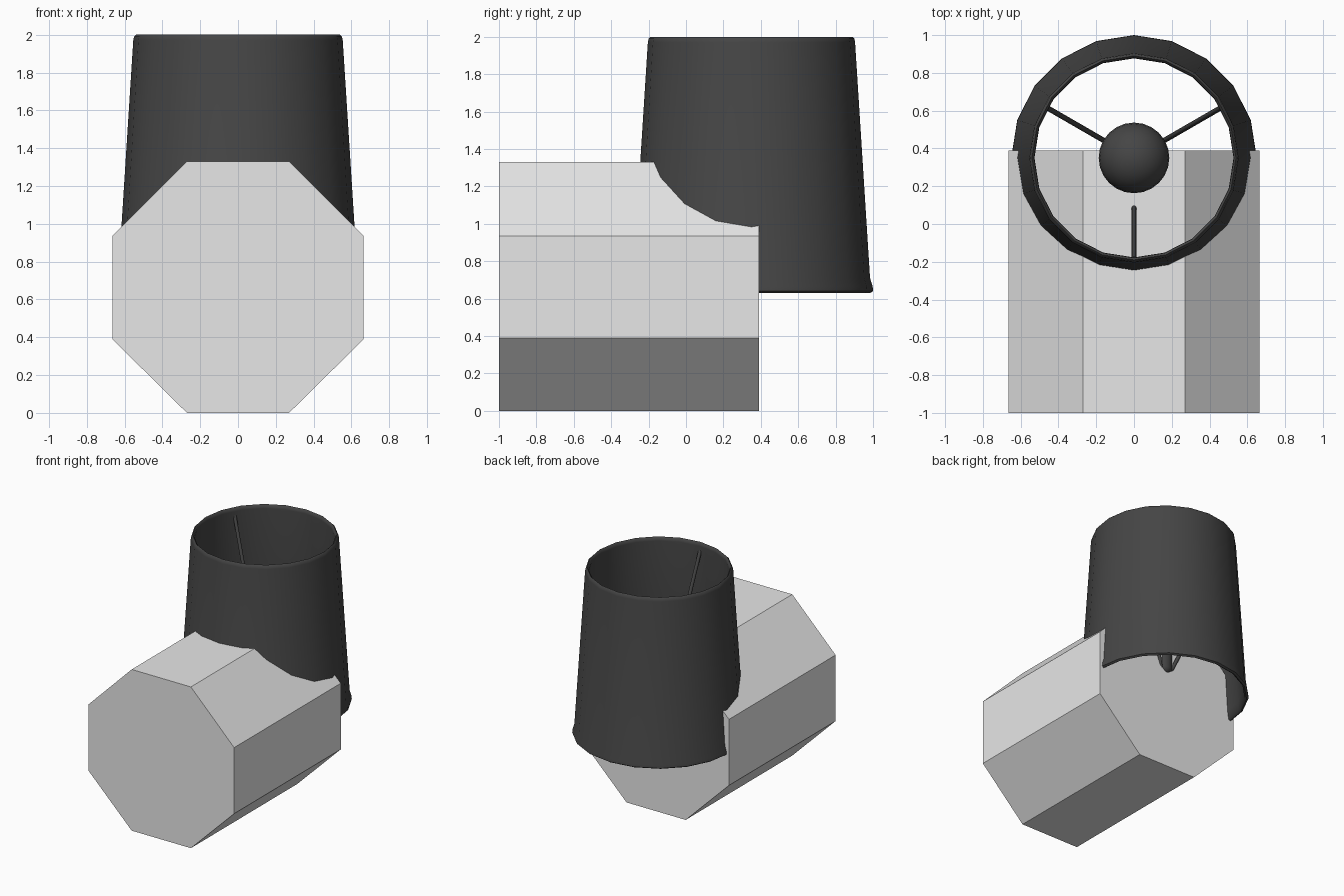
import bpy, bmesh, math
from mathutils import Vector

cube = bpy.data.objects.get("Cube")
if cube:
    bpy.data.objects.remove(cube)


def material(name, value):
    m = bpy.data.materials.new(name)
    m.use_nodes = True
    colour = (value, value, value, 1)
    m.diffuse_color = colour
    m.node_tree.nodes["Principled BSDF"].inputs["Base Color"].default_value = colour
    return m


LIGHT = material("light grey", 0.8)
DARK = material("charcoal", 0.06)
AXIS_Y = 0.35


def add_object(name, bm, mat, smooth=None):
    bmesh.ops.recalc_face_normals(bm, faces=bm.faces)
    mesh = bpy.data.meshes.new(name)
    bm.to_mesh(mesh)
    bm.free()
    mesh.materials.append(mat)
    ob = bpy.data.objects.new(name, mesh)
    bpy.context.collection.objects.link(ob)
    if smooth:
        bpy.ops.object.select_all(action='DESELECT')
        ob.select_set(True)
        bpy.context.view_layer.objects.active = ob
        bpy.ops.object.shade_smooth_by_angle(angle=math.radians(smooth))
    return ob


def lathe(name, profile, sides, mat, closed):
    """Spin a (radius, z) profile around the vertical lamp axis."""
    bm = bmesh.new()
    verts = [bm.verts.new((0, AXIS_Y + r, z)) for r, z in profile]
    pairs = list(zip(verts, verts[1:]))
    if closed:
        pairs.append((verts[-1], verts[0]))
    edges = [bm.edges.new(p) for p in pairs]
    bmesh.ops.spin(bm, geom=verts + edges, cent=(0, AXIS_Y, 0), axis=(0, 0, 1),
                   angle=math.tau, steps=sides)
    bmesh.ops.remove_doubles(bm, verts=bm.verts, dist=0.0005)
    return add_object(name, bm, mat, 50)


# Octagonal body, lying along y
bm = bmesh.new()
half = [(0.27, 0), (0.665, 0.39), (0.665, 0.935), (0.27, 1.33)]
outline = half + [(-x, z) for x, z in reversed(half)]
front = bm.faces.new([bm.verts.new((x, -1, z)) for x, z in outline])
ext = bmesh.ops.extrude_face_region(bm, geom=[front], use_keep_orig=True)
back = [v for v in ext["geom"] if isinstance(v, bmesh.types.BMVert)]
bmesh.ops.translate(bm, verts=back, vec=(0, 1.39, 0))
add_object("octagonal_body", bm, LIGHT)

# Tapered shade with rolled rims
lathe("lamp_shade", [(0.62, 0.64), (0.635, 0.63), (0.65, 0.64), (0.648, 0.665),
                     (0.634, 0.71), (0.554, 1.97), (0.55, 1.99), (0.54, 2.0),
                     (0.53, 1.99), (0.527, 1.97), (0.61, 0.71)], 20, DARK, True)

# Bulb on its narrow base
bulb = [(0, 0.82), (0.04, 0.825), (0.065, 0.86), (0.065, 1.08), (0.1, 1.2)]
for i in range(9):
    a = math.radians(-30 + 15 * i)
    bulb.append((0.187 * math.cos(a), 1.42 + 0.187 * math.sin(a)))
bulb[-1] = (0, 1.607)
lathe("bulb", bulb, 24, DARK, False)

# Three sloping spokes between the bulb base and the upper rim
for i, label in enumerate(("front", "left", "right")):
    a = math.radians(-90 + 120 * i)
    out = Vector((math.cos(a), math.sin(a), 0))
    centre = Vector((0, AXIS_Y, 0))
    low = centre + out * 0.05 + Vector((0, 0, 0.84))
    high = centre + out * 0.535 + Vector((0, 0, 1.93))
    bm = bmesh.new()
    bmesh.ops.create_cone(bm, cap_ends=True, segments=8, radius1=0.014,
                          radius2=0.014, depth=(high - low).length)
    bm.transform((high - low).to_track_quat('Z', 'Y').to_matrix().to_4x4())
    bmesh.ops.translate(bm, verts=bm.verts, vec=(low + high) / 2)
    add_object(label + "_spoke", bm, DARK, 50)
